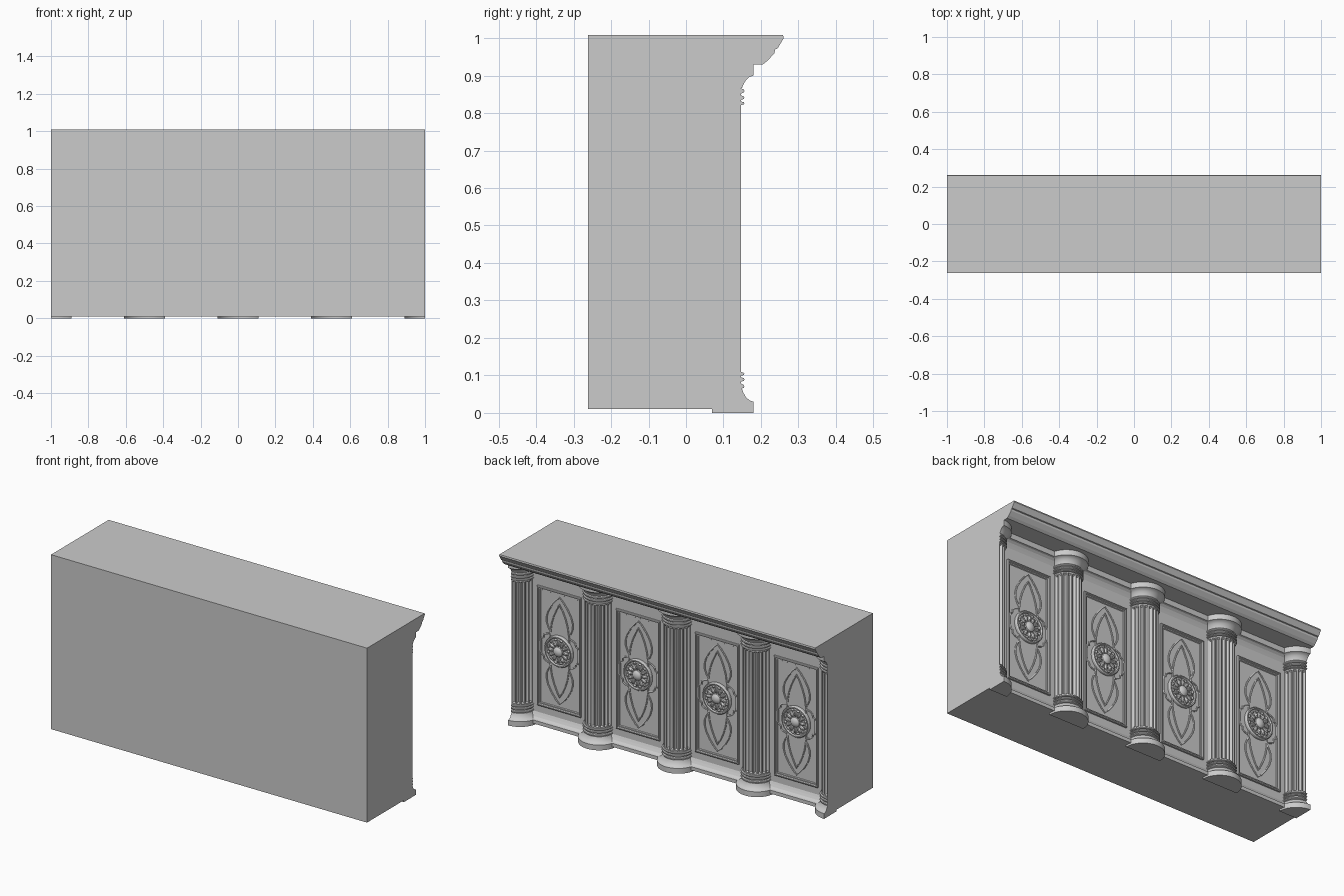
import bpy, bmesh
from math import sin, cos, pi
from mathutils import Matrix, Vector

if "Cube" in bpy.data.objects:
    bpy.data.objects.remove(bpy.data.objects["Cube"])

WALL = 0.07      # y of the panelled wall and of the column axes
TOP = 0.93       # underside of the cornice
MID = 0.45       # height of panel centres


def finish(name, bm, smooth=True):
    bmesh.ops.recalc_face_normals(bm, faces=bm.faces)
    me = bpy.data.meshes.new(name)
    bm.to_mesh(me)
    bm.free()
    ob = bpy.data.objects.new(name, me)
    bpy.context.collection.objects.link(ob)
    if smooth:
        bpy.ops.object.select_all(action='DESELECT')
        ob.select_set(True)
        bpy.context.view_layer.objects.active = ob
        bpy.ops.object.shade_smooth_by_angle()
    return ob


def copy(ob, name, loc):
    c = bpy.data.objects.new(name, ob.data)
    c.location = loc
    bpy.context.collection.objects.link(c)


def skin(bm, rows, closed):
    # quads between successive rows of vertices
    n = len(rows[0])
    for a, b in zip(rows, rows[1:]):
        for i in range(n if closed else n - 1):
            j = (i + 1) % n
            bm.faces.new((a[i], a[j], b[j], b[i]))


# counter body: one profile extruded along x, with base trim, top trim and cornice
half_trim = [(.103, .03), (.093, .033), (.083, .042), (.076, .054), (WALL, .066)]
profile = [(-.262, .01), (.103, .01)] + half_trim
profile += [(y, TOP - z) for y, z in reversed(half_trim)]
profile += [(.103, TOP), (.205, TOP), (.218, .94), (.236, .96), (.238, .97),
            (.244, .972), (.253, .987), (.261, 1.0), (.259, 1.008), (-.262, 1.008)]
bm = bmesh.new()
ends = [[bm.verts.new((x, y, z)) for y, z in profile] for x in (-1, 1)]
skin(bm, ends, True)
for e in ends:
    bm.faces.new(e)
finish("counter_body", bm, False)


# fluted columns: base profile mirrored into the capital
R = 0.077


def bead(z, h):
    return [(R, z - h, 0), (R + .007, z - h * .6, 0), (R + .009, z, 0),
            (R + .007, z + h * .6, 0), (R, z + h, 0)]


base = [(.11, 0, 0), (.11, .03, 0), (.1, .033, 0), (.09, .042, 0), (.083, .054, 0), (.08, .062, 0)]
base += bead(.071, .007) + bead(.089, .006) + bead(.104, .005)
base += [(R, .116, 0), (R, .122, 1)]
column_profile = base + [(r, TOP - z, f) for r, z, f in reversed(base)]
GROOVE = [0, 0, .65, .92, 1, .92, .65, 0]


def column(name, x, first, last):
    # first and last count flutes, ten to the half circle
    bm = bmesh.new()
    steps = range(first * 8, last * 8 + 1)
    rows = []
    for r, z, f in column_profile:
        row = []
        for k in steps:
            a = pi * k / 80
            q = r - .012 * f * GROOVE[k % 8]
            row.append(bm.verts.new((q * cos(a), q * sin(a), z)))
        rows.append(row)
    skin(bm, rows, False)
    axis = [bm.verts.new((0, 0, 0)), bm.verts.new((0, 0, TOP))]
    bm.faces.new([axis[0]] + rows[0])
    bm.faces.new([axis[1]] + rows[-1])
    # flat cut at the counter's end
    if last - first < 10:
        side = -1 if first == 0 else 0
        bm.faces.new([axis[0]] + [row[side] for row in rows] + [axis[1]])
    ob = finish(name, bm)
    ob.location = (x, WALL, 0)
    return ob


column("end_column_left", -1, 0, 5)
column("end_column_right", 1, 5, 10)
centre = column("column_1", 0, 0, 10)
for i, x in enumerate((-.5, .5)):
    copy(centre, f"column_{i + 2}", (x, WALL, 0))

# raised rectangular panel frame
bm = bmesh.new()
rows = []
for inset, h in [(0, 0), (0, .009), (.004, .012), (.009, .012), (.012, .005), (.018, .005), (.021, 0)]:
    w, t = .139 - inset, .342 - inset
    rows.append([bm.verts.new((sx * w, h, sz * t)) for sx, sz in ((-1, -1), (1, -1), (1, 1), (-1, 1))])
skin(bm, rows, True)
frame = finish("panel_frame", bm, False)

# pointed tracery: quarter outlines mirrored four ways
foil = [(0, .305), (.022, .285), (.05, .25), (.073, .21), (.083, .175), (.082, .145),
        (.07, .115), (.058, .098), (.062, .085), (.085, .078), (.1, .068), (.102, .05),
        (.114, .045), (.118, .025)]
almond = [(0, .265), (.018, .235), (.036, .195), (.05, .15), (.058, .1), (.06, .05)]


def full_outline(q):
    right = q + [(x, -z) for x, z in reversed(q)]
    return right + [(-x, z) for x, z in reversed(right)][1:-1]


cu = bpy.data.curves.new("tracery", 'CURVE')
cu.dimensions = '3D'
cu.bevel_depth = .005
cu.bevel_resolution = 1
for q in (foil, almond):
    pts = full_outline(q)
    sp = cu.splines.new('POLY')
    sp.points.add(len(pts) - 1)
    for p, (x, z) in zip(sp.points, pts):
        p.co = (x, .001, z, 1)
    sp.use_cyclic_u = True
tracery = bpy.data.objects.new("panel_tracery", cu)
bpy.context.collection.objects.link(tracery)
bpy.ops.object.select_all(action='DESELECT')
tracery.select_set(True)
bpy.context.view_layer.objects.active = tracery
bpy.ops.object.convert(target='MESH')
bpy.ops.object.shade_smooth_by_angle()

# round rosette: turned dish with petals and a ring of beads
bm = bmesh.new()
rows = []
for r, h in [(.088, 0), (.088, .012), (.084, .018), (.078, .018), (.074, .010), (.03, .010),
             (.028, .018), (.02, .025), (.01, .029), (.001, .03)]:
    rows.append([bm.verts.new((r * cos(k * pi / 24), h, r * sin(k * pi / 24))) for k in range(48)])
skin(bm, rows, True)
bm.faces.new(rows[-1])


def blob(radius, angle, size):
    m = (Matrix.Rotation(-angle, 4, 'Y') @ Matrix.Translation((radius, .011, 0))
         @ Matrix.Diagonal(Vector((*size, 1))))
    bmesh.ops.create_uvsphere(bm, u_segments=10, v_segments=6, radius=1, matrix=m)


for k in range(12):
    blob(.047, k * pi / 6, (.019, .010, .009))
    blob(.066, (k + .5) * pi / 6, (.007, .008, .009))
rosette = finish("panel_rosette", bm)

# four panels share the same parts
for i in range(4):
    loc = (-.75 + .5 * i, WALL, MID)
    for ob in (frame, tracery, rosette):
        if i == 0:
            ob.location = loc
        else:
            copy(ob, f"{ob.name}_{i + 1}", loc)
